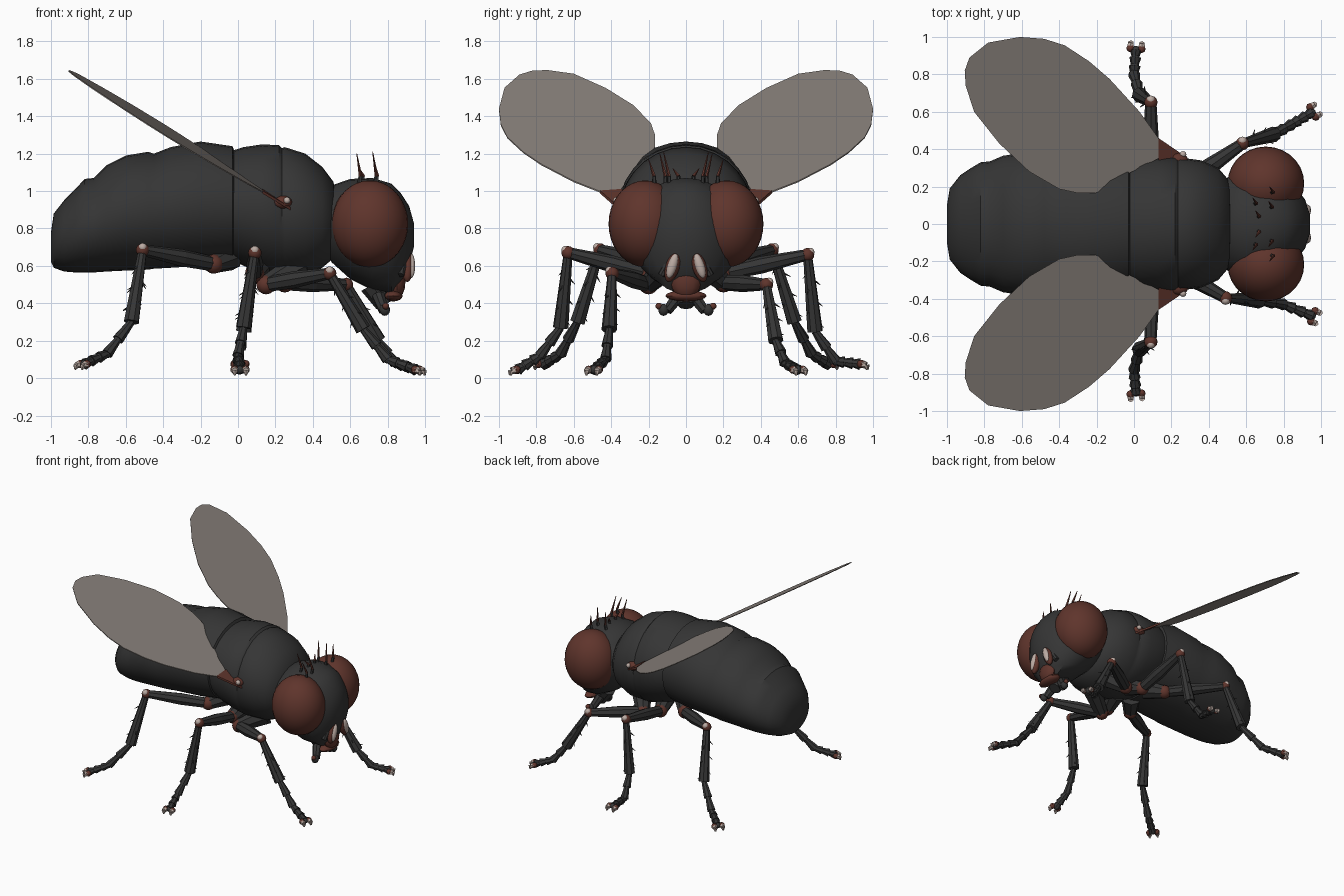
import bpy, bmesh, math
from mathutils import Vector, Matrix

if "Cube" in bpy.data.objects:
    bpy.data.objects.remove(bpy.data.objects["Cube"])


def material(name, rgb):
    m = bpy.data.materials.new(name)
    m.use_nodes = True
    m.diffuse_color = (*rgb, 1)
    bsdf = next(n for n in m.node_tree.nodes if n.type == 'BSDF_PRINCIPLED')
    bsdf.inputs["Base Color"].default_value = (*rgb, 1)
    bsdf.inputs["Roughness"].default_value = 0.8
    return m


MATS = [material("charcoal", (0.036, 0.036, 0.036)),
        material("red brown", (0.115, 0.035, 0.025)),
        material("wing taupe", (0.25, 0.22, 0.2)),
        material("pale pink", (0.5, 0.41, 0.37))]
DARK, RED, WING, PALE = range(4)


def finish(bm, name, mirror=False, angle=40):
    """Turn a bmesh into a named object, optionally mirrored side to side."""
    bmesh.ops.recalc_face_normals(bm, faces=bm.faces[:])
    me = bpy.data.meshes.new(name)
    bm.to_mesh(me)
    bm.free()
    ob = bpy.data.objects.new(name, me)
    bpy.context.collection.objects.link(ob)
    for m in MATS:
        me.materials.append(m)
    bpy.ops.object.select_all(action='DESELECT')
    ob.select_set(True)
    bpy.context.view_layer.objects.active = ob
    bpy.ops.object.shade_smooth_by_angle(angle=math.radians(angle))
    if mirror:
        mod = ob.modifiers.new("mirror", 'MIRROR')
        mod.use_axis = (False, True, False)
        mod.use_mirror_merge = False


def paint(verts, mat):
    for f in {f for v in verts for f in v.link_faces}:
        f.material_index = mat


def cone(bm, a, b, r1, r2, mat=DARK, sides=8):
    a, b = Vector(a), Vector(b)
    d = b - a
    mtx = Matrix.Translation((a + b) / 2) @ d.to_track_quat('Z', 'Y').to_matrix().to_4x4()
    paint(bmesh.ops.create_cone(bm, cap_ends=True, segments=sides, radius1=r1, radius2=r2,
                                depth=d.length, matrix=mtx)["verts"], mat)


def ball(bm, c, r, mat=DARK, u=12, v=8, rot=None):
    r = r if isinstance(r, tuple) else (r, r, r)
    mtx = Matrix.Translation(c) @ (rot or Matrix()) @ Matrix.Diagonal((*r, 1))
    paint(bmesh.ops.create_uvsphere(bm, u_segments=u, v_segments=v, radius=1,
                                    matrix=mtx)["verts"], mat)


def sheet(bm, outline, thick, mat):
    """Thin plate lying in the sloping plane of the wing."""
    low, high = [[bm.verts.new((x, y, 1.112 - .648 * x - .07 * y + h)) for x, y in outline]
                 for h in (-thick / 2, thick / 2)]
    faces = [bm.faces.new(low[::-1]), bm.faces.new(high)]
    n = len(outline)
    faces += [bm.faces.new((low[i], low[(i + 1) % n], high[(i + 1) % n], high[i])) for i in range(n)]
    for f in faces:
        f.material_index = mat


def loft(name, rings, n=28):
    """Skin oval rings given as x, top, bottom, half width."""
    bm = bmesh.new()
    loops = []
    for x, top, low, w in rings:
        turn = [math.tau * i / n for i in range(n)]
        loops.append([bm.verts.new((x, w * math.sin(t), (top + low) / 2 + (top - low) / 2 * math.cos(t)))
                      for t in turn])
    for p, q in zip(loops, loops[1:]):
        for i in range(n):
            bm.faces.new((p[i], p[(i + 1) % n], q[(i + 1) % n], q[i]))
    bm.faces.new(loops[0])
    bm.faces.new(loops[-1])
    finish(bm, name)


# Body: stepped abdomen, grooved thorax, head
loft("abdomen", [(-1, .78, .62, .1), (-.985, .88, .59, .19), (-.93, .95, .57, .26),
                 (-.87, 1.01, .565, .3), (-.82, 1.065, .565, .33), (-.77, 1.07, .565, .335),
                 (-.7, 1.14, .57, .365), (-.6, 1.19, .575, .38), (-.48, 1.21, .58, .385),
                 (-.45, 1.2, .585, .38), (-.36, 1.235, .59, .385), (-.2, 1.265, .6, .38),
                 (-.03, 1.24, .62, .35), (.03, 1.1, .7, .25)])
loft("thorax", [(-.08, 1.1, .7, .25), (-.05, 1.21, .64, .33), (.03, 1.235, .6, .355),
                (.13, 1.25, .565, .36), (.22, 1.245, .545, .36), (.235, 1.23, .545, .35),
                (.25, 1.235, .545, .355), (.36, 1.2, .55, .34), (.45, 1.13, .59, .3),
                (.51, 1.05, .64, .23), (.53, .95, .7, .14)])
loft("head", [(.46, .98, .7, .14), (.5, 1.03, .62, .25), (.6, 1.065, .53, .31),
              (.72, 1.07, .47, .3), (.82, 1.04, .45, .24), (.87, .99, .5, .19),
              (.915, .92, .6, .13), (.94, .83, .7, .05)])

# Compound eyes
bm = bmesh.new()
ball(bm, (.705, .217, .825), (.205, .197, .232), RED, 28, 18)
finish(bm, "eyes", mirror=True)

# Face shield, brow arch, mouth rim and proboscis
bm = bmesh.new()
ball(bm, (.85, 0, .515), (.045, .08, .09), RED)
ball(bm, (.83, 0, .44), (.05, .11, .03), RED)
ball(bm, (.9, 0, .71), (.04, .05, .06))
cone(bm, (.72, 0, .5), (.78, 0, .39), .07, .045)
finish(bm, "face_and_mouth")

# Antennae and mouth lobes
bm = bmesh.new()
tilt = Matrix.Rotation(.3, 4, 'X')
ball(bm, (.905, .07, .6), (.033, .038, .09), RED, rot=tilt)
ball(bm, (.927, .073, .6), (.02, .025, .068), PALE, rot=tilt)
cone(bm, (.9, .02, .74), (.87, .13, .55), .028, .02)
cone(bm, (.75, .04, .44), (.78, .1, .36), .035, .028)
ball(bm, (.785, .12, .365), (.028, .028, .032))
ball(bm, (.79, .145, .385), .018, RED)
finish(bm, "antennae_and_lobes", mirror=True)

# Bristles on the crown
bm = bmesh.new()
for x, y, h in ((.645, .11, .14), (.73, .09, .15), (.735, .17, .11), (.66, .04, .06)):
    cone(bm, (x, y, 1.02), (x + .01, y, 1.08), .014, .01, DARK, 5)
    cone(bm, (x + .01, y, 1.08), (x - .01, y + .03, 1.06 + h), .01, .002, RED, 5)
finish(bm, "crown_bristles", mirror=True)

# Wings: flat sloping plates
bm = bmesh.new()
sheet(bm, [(.13, .35), (.05, .31), (-.03, .27), (-.11, .2), (-.21, .165), (-.3, .165), (-.4, .187),
           (-.56, .28), (-.72, .43), (-.855, .6), (-.9, .74), (-.905, .82), (-.88, .89),
           (-.78, .97), (-.61, 1), (-.48, .99), (-.37, .955), (-.24, .87), (-.13, .775),
           (.03, .6), (.13, .46)], .007, WING)
finish(bm, "wings", mirror=True)

# Wing roots
bm = bmesh.new()
sheet(bm, [(.13, .335), (.13, .46), (.24, .385), (.28, .35), (.2, .33)], .016, RED)
ball(bm, (.24, .34, .94), (.05, .04, .035), RED)
ball(bm, (.262, .372, .95), .018, PALE)
finish(bm, "wing_roots", mirror=True)


def leg(name, points, sides=(-1, 1)):
    """Jointed leg through hip, elbow, knee, ankle, foot bend and toe."""
    for side in sides:
        bm = bmesh.new()
        hip, elbow, knee, ankle, mid, toe = [Vector((x, y * side, z)) for x, y, z in points]
        # coxa and femur with rusty joints
        cone(bm, hip, elbow, .075, .05)
        ball(bm, elbow, .052, RED)
        belly = elbow.lerp(knee, .45)
        cone(bm, elbow, belly, .04, .046)
        cone(bm, belly, knee, .046, .03)
        ball(bm, knee, .036, RED)
        ball(bm, knee + Vector((0, .014 * side, .014)), .023, PALE)
        # flared tibia with spines
        cone(bm, knee, ankle, .024, .042)
        out = (ankle - knee).normalized()
        for i in range(8):
            p = knee.lerp(ankle, .25 + .09 * i)
            spike = out.orthogonal().normalized()
            spike.rotate(Matrix.Rotation(i * 2.2, 3, out))
            cone(bm, p + spike * .02, p + spike * .055 + out * .03, .007, .001, DARK, 4)
        # segmented foot
        joints = [ankle, ankle.lerp(mid, .55), mid, mid.lerp(toe, .35), mid.lerp(toe, .7), toe]
        for a, b in zip(joints, joints[1:]):
            cone(bm, a, b, .02, .032)
            ball(bm, b, .023)
        # claws
        ahead = toe - mid
        ahead.z = 0
        ahead.normalize()
        across = Vector((-ahead.y, ahead.x, 0))
        for s in (-1, 1):
            p = toe + across * s * .03 + ahead * .008
            q = p + ahead * .026 - Vector((0, 0, .006))
            ball(bm, p, .022, RED, 8, 6)
            cone(bm, p, q, .022, .017, PALE, 6)
            cone(bm, q, q + ahead * .006 - Vector((0, 0, .024)), .017, .005, PALE, 6)
        finish(bm, f"{name}_{'near' if side < 0 else 'far'}")


# Three pairs of legs; fore and middle pairs are posed in mid step
leg("fore_leg", [(.33, .1, .6), (.15, .2, .5), (.49, .395, .56),
                 (.67, .41, .26), (.8, .43, .1), (.95, .49, .045)], [-1])
leg("fore_leg", [(.33, .1, .6), (.25, .2, .51), (.58, .43, .5),
                 (.75, .48, .2), (.84, .53, .08), (.95, .595, .045)], [1])
leg("middle_leg", [(.12, .08, .62), (.09, .2, .56), (.09, .63, .67),
                   (.03, .67, .27), (0, .78, .12), (.01, .9, .045)], [-1])
leg("middle_leg", [(.12, .08, .62), (.09, .2, .56), (.09, .65, .66),
                   (.03, .69, .25), (0, .8, .09), (.01, .93, .075)], [1])
leg("hind_leg", [(-.04, .08, .65), (-.13, .2, .61), (-.51, .46, .685),
                 (-.57, .58, .3), (-.7, .67, .13), (-.82, .76, .075)])
